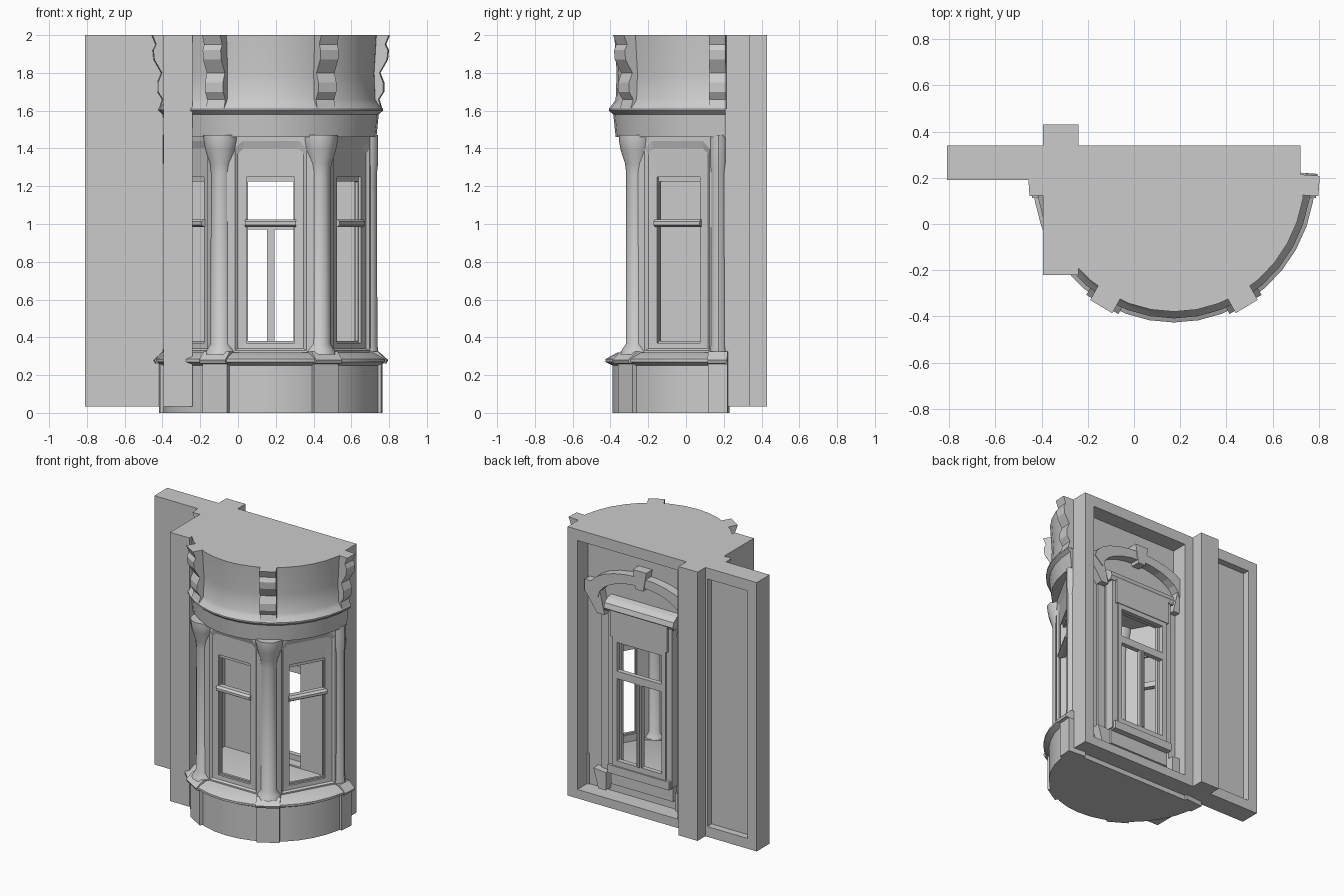
import bpy, bmesh
from math import sin, cos, pi, radians

if "Cube" in bpy.data.objects:
    bpy.data.objects.remove(bpy.data.objects["Cube"])

CX, CY, SY = 0.173, 0.21, 1.04   # bay centre and slight depth stretch


def loft(name, loops, caps=True, ring=False, smooth=False):
    """Bridge closed loops of equal length; cap the ends or join them as a ring."""
    bm = bmesh.new()
    rows = [[bm.verts.new(p) for p in loop] for loop in loops]
    n = len(rows[0])
    pairs = list(zip(rows, rows[1:])) + ([(rows[-1], rows[0])] if ring else [])
    for a, b in pairs:
        for i in range(n):
            j = (i + 1) % n
            bm.faces.new((a[i], a[j], b[j], b[i]))
    if caps and not ring:
        bm.faces.new(rows[0])
        bm.faces.new(rows[-1])
    bmesh.ops.remove_doubles(bm, verts=bm.verts, dist=1e-5)
    bmesh.ops.recalc_face_normals(bm, faces=bm.faces)
    me = bpy.data.meshes.new(name)
    bm.to_mesh(me)
    bm.free()
    ob = bpy.data.objects.new(name, me)
    bpy.context.collection.objects.link(ob)
    if smooth:
        bpy.ops.object.select_all(action='DESELECT')
        ob.select_set(True)
        bpy.context.view_layer.objects.active = ob
        bpy.ops.object.shade_smooth_by_angle(angle=radians(35))
    return ob


def prism(name, pts, y0, y1):
    """Extrude an x-z outline along y."""
    return loft(name, [[(x, y, z) for x, z in pts] for y in (y0, y1)])


def box(name, x0, x1, y0, y1, z0, z1):
    return prism(name, [(x0, z0), (x1, z0), (x1, z1), (x0, z1)], y0, y1)


def cut(ob, cutter):
    m = ob.modifiers.new("cut", 'BOOLEAN')
    m.operation, m.object, m.solver = 'DIFFERENCE', cutter, 'EXACT'
    bpy.context.view_layer.objects.active = ob
    bpy.ops.object.modifier_apply(modifier=m.name)
    bpy.data.objects.remove(cutter)


def polar(a, r, z, t=0.0):
    """Bay coordinates: angle from front, radius, height, tangential offset."""
    return (CX + r * sin(a) + t * cos(a), CY - SY * (r * cos(a) - t * sin(a)), z)


def half_lathe(name, prof, steps=18):
    angs = [-pi / 2 + pi * i / steps for i in range(steps + 1)]
    return loft(name, [[polar(a, r, z) for r, z in prof] for a in angs], smooth=True)


def radial(name, a, prof, w):
    """Radius-height profile, extruded tangentially at angle a."""
    return loft(name, [[polar(a, r, z, t) for r, z in prof] for t in (-w / 2, w / 2)])


def arc(hw, spring, rise, n=12):
    """Shallow arch curve from right to left."""
    return [(CX + hw * cos(pi * i / n), spring + rise * sin(pi * i / n)) for i in range(n + 1)]


# bay base with ledge, and entablature with upper drum
half_lathe("bay_base", [(0, 0), (.575, 0), (.575, .25), (.612, .27), (.612, .285),
                        (.55, .32), (0, .32)])
half_lathe("bay_top", [(0, 1.46), (.56, 1.46), (.572, 1.58), (.595, 1.6), (.595, 1.61),
                       (.575, 1.635), (.56, 1.66), (.555, 1.8), (.567, 2), (0, 2)])

# piers: base block, column with capital, scrolled bracket
bracket = [(.5, 1.61), (.59, 1.61), (.575, 1.66), (.60, 1.70), (.60, 1.75), (.58, 1.80),
           (.62, 1.87), (.625, 1.92), (.61, 1.95), (.63, 2), (.5, 2)]
shaft = [(.085, .31), (.075, .335), (.056, .365), (.054, 1.27), (.06, 1.32),
         (.083, 1.39), (.092, 1.44), (.092, 1.47)]
for k, deg in enumerate((-86, -30, 30, 86)):
    a = radians(deg)
    end = abs(deg) > 45
    s = .8 if end else 1
    radial(f"base_block_{k}", a, [(.45, 0), (.59, 0), (.59, .26), (.45, .26)], .10 if end else .15)
    radial(f"ledge_block_{k}", a, [(.45, .26), (.612, .262), (.62, .28), (.57, .325),
                                   (.45, .325)], .10 if end else .16)
    radial(f"bracket_{k}", a, bracket, .085 if end else .11)
    cx, cy, _ = polar(a, .51 if end else .525, 0)
    loft(f"column_{k}", [[(cx + r * cos(2 * pi * i / 12), cy + s * r * sin(2 * pi * i / 12), z)
                          for i in range(12)]
                         for r, z in ((min(r, .06) if end else r, z) for r, z in shaft)], smooth=True)


def pane(a, w, z0, z1, c, d):
    """Rectangle with chamfered top corners, facing direction a."""
    pts = [(-w, z0), (w, z0), (w, z1 - c), (w - c, z1), (c - w, z1), (-w, z1 - c)]
    return [polar(a, d, z, t) for t, z in pts]


# three bay windows: splayed surround, thin inner frame and transom
for k, deg in enumerate((-60, 0, 60)):
    a = radians(deg)
    loft(f"window_surround_{k}", [
        pane(a, .245, .31, 1.47, .002, .495), pane(a, .19, .33, 1.44, .04, .495),
        pane(a, .175, .34, 1.40, .03, .482), pane(a, .127, .37, 1.25, .002, .48),
        pane(a, .127, .37, 1.25, .002, .44), pane(a, .245, .31, 1.47, .002, .44)], ring=True)
    loft(f"window_frame_{k}", [
        pane(a, .132, .36, 1.255, .002, .465), pane(a, .12, .38, 1.225, .002, .465),
        pane(a, .12, .38, 1.225, .002, .448), pane(a, .132, .36, 1.255, .002, .448)], ring=True)
    radial(f"window_transom_{k}", a, [(.45, .985), (.485, .985), (.5, .995), (.5, 1.012),
                                      (.485, 1.025), (.45, 1.025)], .27)

# back wall: deep framed recess with a window opening
wall = box("back_wall", -.30, .72, .19, .34, .035, 2)
cut(wall, box("cut_a", -.17, .64, .22, .5, .10, 1.92))
cut(wall, box("cut_b", CX - .20, CX + .20, .1, .5, .33, 1.27))

# fin wall and side wall with framed back panel
box("fin_wall", -.395, -.24, -.22, .43, .035, 2)
side = box("side_wall", -.81, -.38, .19, .34, .035, 2)
cut(side, box("cut_c", -.735, -.41, .29, .5, .11, 1.92))

# arched hood with ears, keystone and foot blocks in the recess
prism("arched_hood", arc(.41, 1.58, .17) + arc(.34, 1.52, .165)[::-1], .21, .285)
prism("hood_keystone", [(CX - .03, 1.66), (CX + .03, 1.66), (CX + .055, 1.80),
                        (CX - .055, 1.80)], .21, .29)
for s in (-1, 1):
    top = .45 if s > 0 else .40
    prism("hood_ear", [(CX + s * u, z) for u, z in
                       ((.29, 1.40), (.35, 1.40), (top, 1.54), (top, 1.62), (.34, 1.62))], .21, .28)
    prism("surround_foot", [(CX + s * u, z) for u, z in
                            ((.28, .12), (.34, .12), (.38, .26), (.28, .25))], .21, .28)
    x = CX + s * .315
    box("surround_strip", x - .03, x + .03, .21, .235, .24, 1.45)
    x = CX + s * .235
    box("window_box_jamb", x - .025, x + .025, .20, .285, .28, 1.44)

# projecting window box: lintel with rounded cornice, and sill
box("inner_lintel", CX - .23, CX + .23, .20, .30, 1.27, 1.46)
prof = [(.20, 1.44), (.29, 1.44), (.305, 1.465), (.295, 1.50), (.26, 1.525), (.20, 1.54)]
loft("inner_cornice", [[(x, y, z) for y, z in prof] for x in (CX - .28, CX + .28)])
box("inner_sill", CX - .25, CX + .25, .20, .305, .27, .33)
box("sill_apron", CX - .25, CX + .25, .20, .26, .17, .27)

# casement: stiles, rails, mullion below the transom
for n, x0, x1, z0, z1 in (("left_stile", -.215, -.18, .33, 1.27), ("right_stile", .18, .215, .33, 1.27),
                          ("top_rail", -.2, .2, 1.235, 1.27), ("bottom_rail", -.2, .2, .33, .37),
                          ("transom", -.2, .2, .97, 1.025), ("mullion", -.02, .02, .35, 1.0)):
    box("casement_" + n, CX + x0, CX + x1, .26, .295, z0, z1)
box("casement_meeting_strip", CX - .008, CX + .008, .29, .305, .37, .97)
